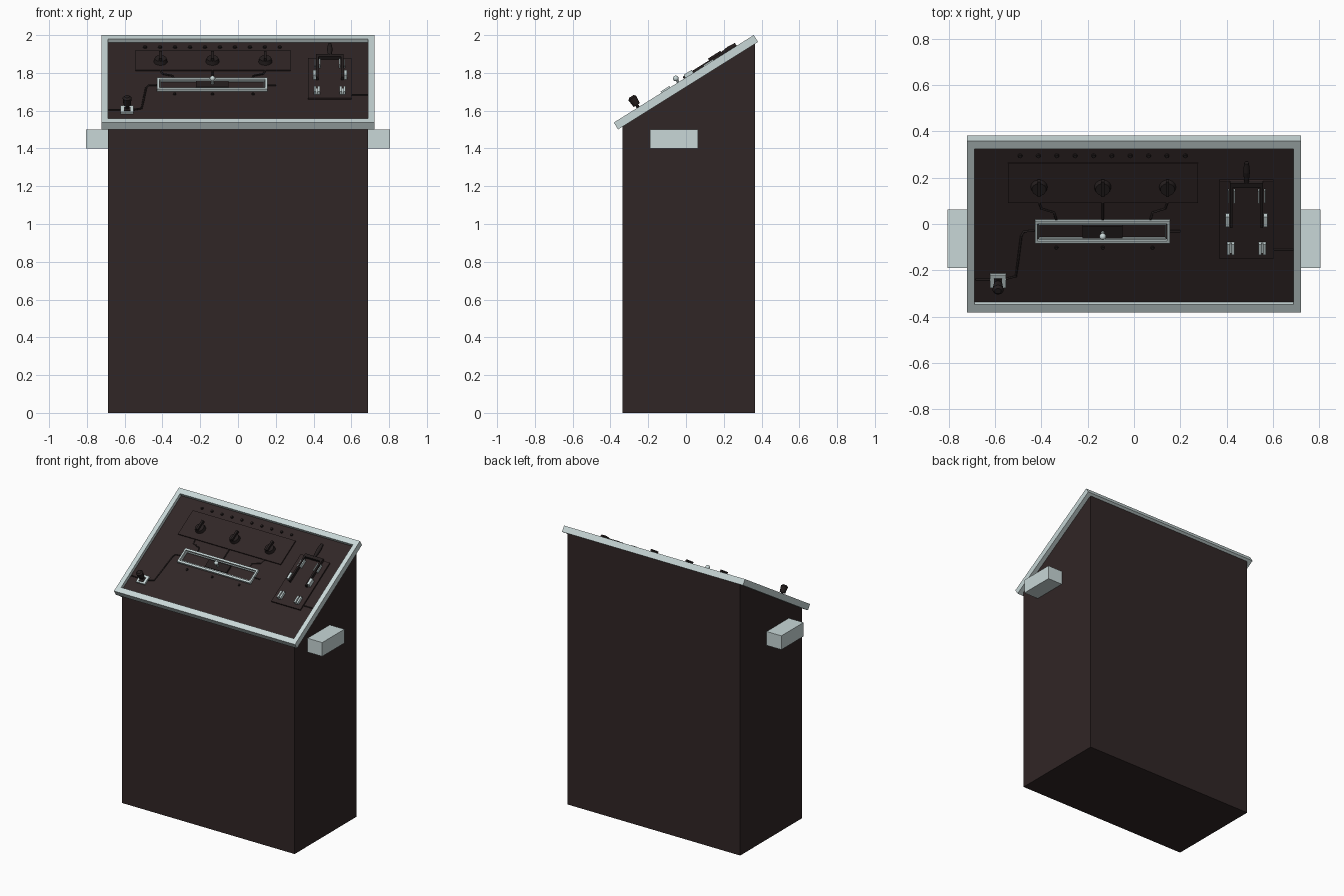
import bpy, bmesh
from math import radians, pi
from mathutils import Matrix, Vector

cube = bpy.data.objects.get("Cube")
if cube:
    bpy.data.objects.remove(cube, do_unlink=True)


def material(name, rgb):
    m = bpy.data.materials.new(name)
    m.use_nodes = True
    m.diffuse_color = (*rgb, 1)
    m.node_tree.nodes["Principled BSDF"].inputs["Base Color"].default_value = (*rgb, 1)
    return m


BROWN = material("dark brown", (0.03, 0.019, 0.019))
PALE = material("pale blue grey", (0.58, 0.68, 0.68))
BLACK = material("brown black", (0.018, 0.013, 0.013))

# Sloped panel space: x across, y up the slope, z out of the panel
TILT = radians(32)
PANEL = Matrix.Translation((0, 0, 1.75)) @ Matrix.Rotation(TILT, 4, 'X')
WORLD = Matrix.Identity(4)


def finish(name, bm, mat, space, smooth=False):
    bmesh.ops.recalc_face_normals(bm, faces=bm.faces)
    me = bpy.data.meshes.new(name)
    bm.to_mesh(me)
    bm.free()
    me.materials.append(mat)
    ob = bpy.data.objects.new(name, me)
    bpy.context.collection.objects.link(ob)
    ob.matrix_world = space
    if smooth:
        bpy.ops.object.select_all(action='DESELECT')
        ob.select_set(True)
        bpy.context.view_layer.objects.active = ob
        bpy.ops.object.shade_smooth_by_angle()
    return ob


def box(name, x, y, z, mat, space=PANEL):
    """Box from (low, high) pairs on each axis."""
    bm = bmesh.new()
    size = [b - a for a, b in (x, y, z)]
    mid = [(a + b) / 2 for a, b in (x, y, z)]
    bmesh.ops.create_cube(bm, size=1, matrix=Matrix.Translation(mid) @ Matrix.Diagonal((*size, 1)))
    return finish(name, bm, mat, space)


def rod(name, start, end, r1, r2, mat, sides=16):
    """Round rod or cone between two panel points."""
    a, b = Vector(start), Vector(end)
    bm = bmesh.new()
    turn = (b - a).to_track_quat('Z', 'Y').to_matrix().to_4x4()
    bmesh.ops.create_cone(bm, cap_ends=True, segments=sides, radius1=r1, radius2=r2,
                          depth=(b - a).length, matrix=Matrix.Translation((a + b) / 2) @ turn)
    return finish(name, bm, mat, PANEL, True)


def ring(name, x, y, z, side, end, mat):
    """Rectangular rim made of four rails."""
    for tag, xs, ys in (("left", (x[1] - side, x[1]), y),
                        ("right", (x[0], x[0] + side), y),
                        ("front", (x[0] + side, x[1] - side), (y[0], y[0] + end)),
                        ("back", (x[0] + side, x[1] - side), (y[1] - end, y[1]))):
        box(f"{name}_{tag}", xs, ys, z, mat)


def wire(name, points):
    cu = bpy.data.curves.new(name, 'CURVE')
    cu.dimensions = '3D'
    cu.bevel_depth = 0.005
    cu.bevel_resolution = 1
    sp = cu.splines.new('POLY')
    sp.points.add(len(points) - 1)
    for p, (x, y) in zip(sp.points, points):
        p.co = (x, y, 0.003, 1)
    cu.materials.append(BLACK)
    ob = bpy.data.objects.new(name, cu)
    bpy.context.collection.objects.link(ob)
    ob.matrix_world = PANEL


# Cabinet: box whose top is sheared onto the panel plane
cabinet = box("cabinet", (-0.688, 0.688), (-0.337, 0.365), (0, 1), BROWN, WORLD)
slope = Vector(PANEL.col[1][:3])
for v in cabinet.data.vertices:
    if v.co.z > 0.5:
        v.co.z = 1.75 + v.co.y * slope.z / slope.y

# Side grips
for tag, s in (("left", 1), ("right", -1)):
    box(f"{tag}_grip", sorted((s * 0.68, s * 0.805)), (-0.19, 0.063), (1.4, 1.5), PALE, WORLD)

# Frame round the panel
ring("panel_frame", (-0.722, 0.722), (-0.437, 0.437), (-0.021, 0.022), 0.033, 0.041, PALE)

# Dial plate, dials, pointers and the row of studs
box("dial_plate", (-0.543, 0.277), (0.112, 0.312), (-0.005, 0.008), BROWN)
DIALS = (-0.41, -0.135, 0.145)
for i, x in enumerate(DIALS):
    rod(f"dial_{i}", (x, 0.193, 0.005), (x, 0.193, 0.03), 0.037, 0.031, BLACK, 20)
    box(f"dial_pointer_{i}", (x - 0.007, x + 0.007), (0.165, 0.243), (0.025, 0.045), BLACK)
for i in range(10):
    x = -0.492 + i * 0.0793
    rod(f"stud_{i}", (x, 0.348, -0.003), (x, 0.348, 0.009), 0.011, 0.008, BLACK, 10)

# Slider: pale rims, carriage and small ball lever
ring("slider_rim", (-0.428, 0.155), (-0.09, 0.024), (-0.004, 0.016), 0.012, 0.014, PALE)
ring("slider_inner_rim", (-0.412, 0.139), (-0.073, 0.007), (-0.004, 0.008), 0.005, 0.006, PALE)
box("slider_carriage", (-0.222, -0.05), (-0.066, -0.005), (-0.004, 0.012), BLACK)
rod("slider_stem", (-0.135, -0.035, 0.005), (-0.135, -0.035, 0.045), 0.007, 0.007, PALE, 10)
ball = bmesh.new()
bmesh.ops.create_uvsphere(ball, u_segments=14, v_segments=8, radius=0.015,
                          matrix=Matrix.Translation((-0.135, -0.035, 0.046)))
finish("slider_ball", ball, PALE, PANEL, True)
for i, x in enumerate((-0.335, -0.135, 0.08)):
    rod(f"slider_screw_{i}", (x, -0.12, -0.003), (x, -0.12, 0.008), 0.009, 0.007, BLACK, 10)

# Wires
wire("left_dial_wire", [(-0.41, 0.115), (-0.4, 0.08), (-0.345, 0.06), (-0.335, 0.02)])
wire("middle_dial_wire", [(-0.135, 0.115), (-0.135, 0.02)])
wire("right_dial_wire", [(0.145, 0.115), (0.135, 0.08), (0.08, 0.06), (0.07, 0.02)])
wire("slider_wire", [(-0.43, -0.033), (-0.475, -0.036), (-0.487, -0.06), (-0.5, -0.18),
                     (-0.51, -0.265), (-0.56, -0.28)])
wire("slider_stub_wire", [(0.155, -0.035), (0.2, -0.035)])
wire("switch_wire", [(0.6, -0.13), (0.69, -0.13)])
wire("lever_wire", [(-0.685, -0.28), (-0.62, -0.28)])

# Corner lever: pale bracket with a dark rounded knob
box("lever_base", (-0.622, -0.552), (-0.318, -0.252), (-0.004, 0.012), PALE)
box("lever_slot", (-0.604, -0.57), (-0.308, -0.27), (0.008, 0.016), BLACK)
rod("lever_stem", (-0.587, -0.285, 0.01), (-0.587, -0.285, 0.04), 0.009, 0.009, BLACK, 10)
rod("lever_knob", (-0.587, -0.285, 0.036), (-0.587, -0.285, 0.08), 0.019, 0.024, BLACK)
rod("lever_knob_cap", (-0.587, -0.285, 0.08), (-0.587, -0.285, 0.09), 0.024, 0.014, BLACK)

# Knife switch: base, blades, clips, crossbar and handle
box("switch_base", (0.37, 0.602), (-0.171, 0.226), (-0.004, 0.01), BROWN)
CENTRE = 0.486
for tag, s in (("left", 1), ("right", -1)):
    def across(a, b):
        return sorted((CENTRE + s * a, CENTRE + s * b))
    box(f"{tag}_switch_blade", across(0.06, 0.072), (0.0, 0.215), (0.014, 0.034), BLACK)
    box(f"{tag}_upper_clip", across(0.049, 0.056), (0.125, 0.185), (0.005, 0.032), PALE)
    box(f"{tag}_outer_upper_clip", across(0.076, 0.081), (0.125, 0.185), (0.005, 0.028), PALE)
    box(f"{tag}_hinge_clip", across(0.074, 0.09), (0.01, 0.06), (0.005, 0.04), PALE)
    for k, off in enumerate((0.052, 0.072)):
        box(f"{tag}_lower_clip_{k}", across(off, off + 0.012), (-0.14, -0.085), (0.005, 0.03), PALE)
    box(f"{tag}_lower_clip_foot", across(0.052, 0.084), (-0.14, -0.085), (0.005, 0.014), PALE)
box("switch_crossbar", (CENTRE - 0.072, CENTRE + 0.072), (0.205, 0.228), (0.014, 0.034), BLACK)
rod("switch_handle", (CENTRE, 0.225, 0.026), (CENTRE, 0.285, 0.028), 0.009, 0.015, BLACK, 12)
rod("switch_handle_tip", (CENTRE, 0.285, 0.028), (CENTRE, 0.33, 0.03), 0.015, 0.01, BLACK, 12)
